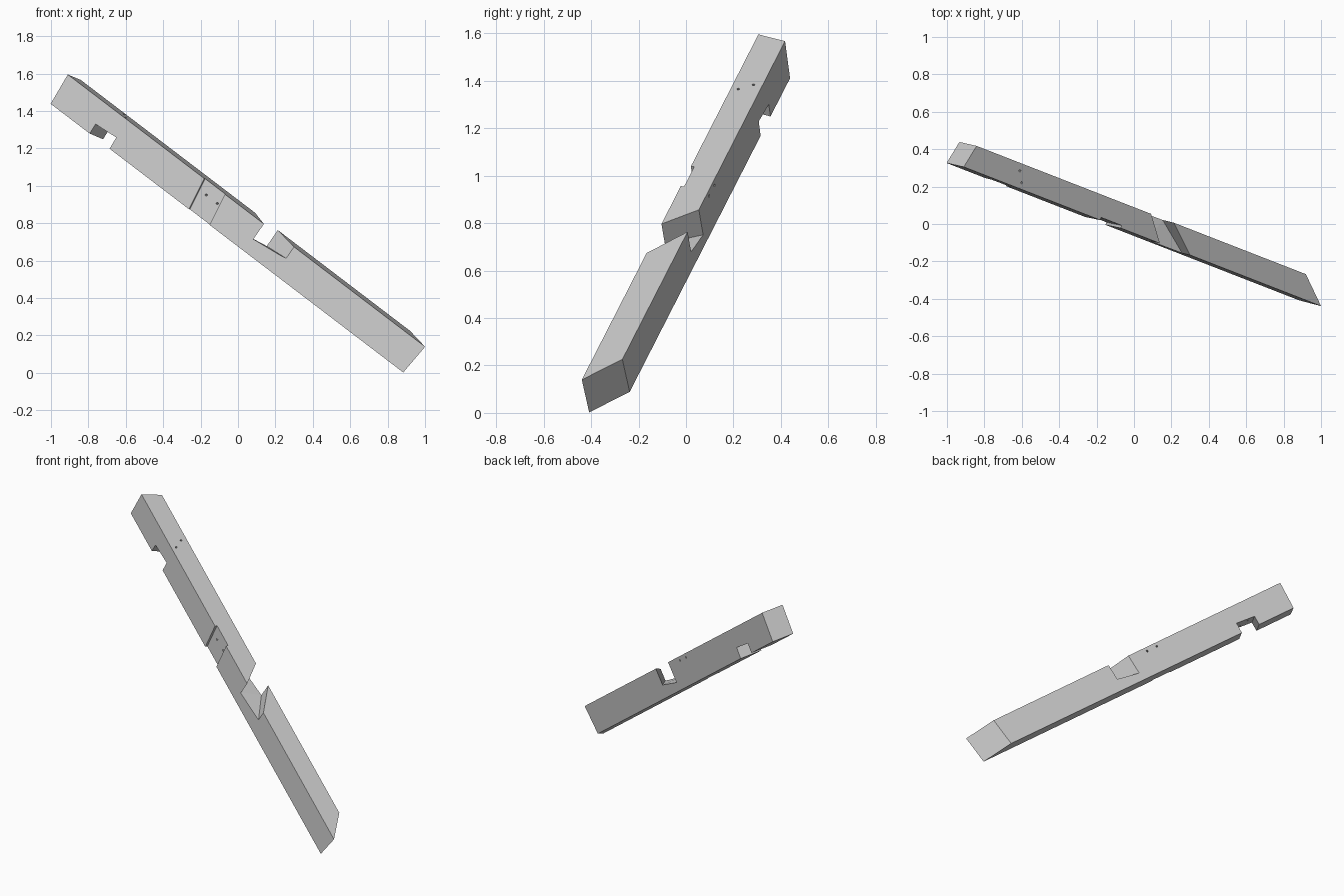
import bpy
import bmesh
from mathutils import Vector

cube = bpy.data.objects.get("Cube")
if cube:
    bpy.data.objects.remove(cube, do_unlink=True)

# Timber frame: along the beam, towards its back, down through its depth
ORIGIN = Vector((-0.91, 0.305, 1.595))
ALONG = Vector((0.76, -0.296, -0.579)).normalized()
BACK = Vector((0.32, 0.947, -0.06))
BACK = (BACK - ALONG * BACK.dot(ALONG)).normalized()
DOWN = BACK.cross(ALONG)
WIDTH, DEPTH = 0.13, 0.182

wood = bpy.data.materials.new("plain grey timber")
wood.use_nodes = True
GREY = (0.6, 0.6, 0.6, 1)
wood.diffuse_color = GREY
wood.node_tree.nodes["Principled BSDF"].inputs["Base Color"].default_value = GREY


def place(s, u, w):
    return ORIGIN + ALONG * s + BACK * u + DOWN * w


def finish(name, bm):
    bmesh.ops.recalc_face_normals(bm, faces=bm.faces[:])
    mesh = bpy.data.meshes.new(name)
    bm.to_mesh(mesh)
    bm.free()
    mesh.materials.append(wood)
    obj = bpy.data.objects.new(name, mesh)
    bpy.context.collection.objects.link(obj)
    return obj


def block(name, start, end, back, tops, floors, tilt=0):
    """Skewed box; start and end are (position, skew across, skew down)."""
    bm = bmesh.new()
    rings = []
    for (s, across, down), top, floor in zip((start, end), tops, floors):
        ring = []
        for u, w in ((back[0], top), (back[1], top), (back[1], floor), (back[0], floor)):
            if w == floor:
                w += tilt * u
            ring.append(bm.verts.new(place(s + across * u + down * w, u, w)))
        rings.append(ring)
    a, b = rings
    bm.faces.new(a)
    bm.faces.new(b)
    for i in range(4):
        j = (i + 1) % 4
        bm.faces.new((a[i], a[j], b[j], b[i]))
    return finish(name, bm)


def drill(name, start, end, radius=0.006):
    """Round peg-hole cutter running a little past both given points."""
    p, q = place(*start), place(*end)
    axis = q - p
    bm = bmesh.new()
    bmesh.ops.create_cone(bm, cap_ends=True, segments=10, radius1=radius,
                          radius2=radius, depth=axis.length + 0.1)
    turn = axis.to_track_quat('Z', 'Y').to_matrix()
    for v in bm.verts:
        v.co = turn @ v.co + (p + q) / 2
    return finish(name, bm)


# Beam with skew-cut ends
beam = block("timber_brace", (0, 0.27, 0.08), (2.514, -1.246, -0.1),
             (0, WIDTH), (0, 0), (DEPTH, DEPTH))

through = (-0.05, WIDTH + 0.05)
cutters = [
    # Notch under the upper end
    block("under_notch", (0.28, 0.3, 0.05), (0.415, 0.3, 0.08),
          through, (0.122, 0.112), (0.25, 0.25)),
    # Shallow housing across the front
    block("front_housing", (0.96, 0, 0.15), (1.105, 0, 0.15),
          (-0.05, 0.015), (-0.05, -0.05), (0.25, 0.25)),
    # Deep tapered notch in the top
    block("top_notch", (1.38, -0.9, 0), (1.592, -1.3, 0),
          through, (-0.05, -0.05), (0.1, 0.075), 0.23),
]

# Pairs of peg holes at each joint
for s, u in ((0.394, 0.034), (0.357, 0.09), (1.385, 0.028), (1.4, 0.099)):
    cutters.append(drill("peg_hole", (s, u, 0), (s, u, DEPTH)))
for s in (1.013, 1.091):
    cutters.append(drill("peg_hole", (s, 0, 0.072), (s + 0.037, WIDTH, 0.025)))

# Cut the joints
bpy.context.view_layer.objects.active = beam
for cutter in cutters:
    cutter.hide_render = True
    cut = beam.modifiers.new(cutter.name, 'BOOLEAN')
    cut.operation = 'DIFFERENCE'
    cut.solver = 'EXACT'
    cut.object = cutter
    bpy.ops.object.modifier_apply(modifier=cut.name)
    bpy.data.objects.remove(cutter, do_unlink=True)
